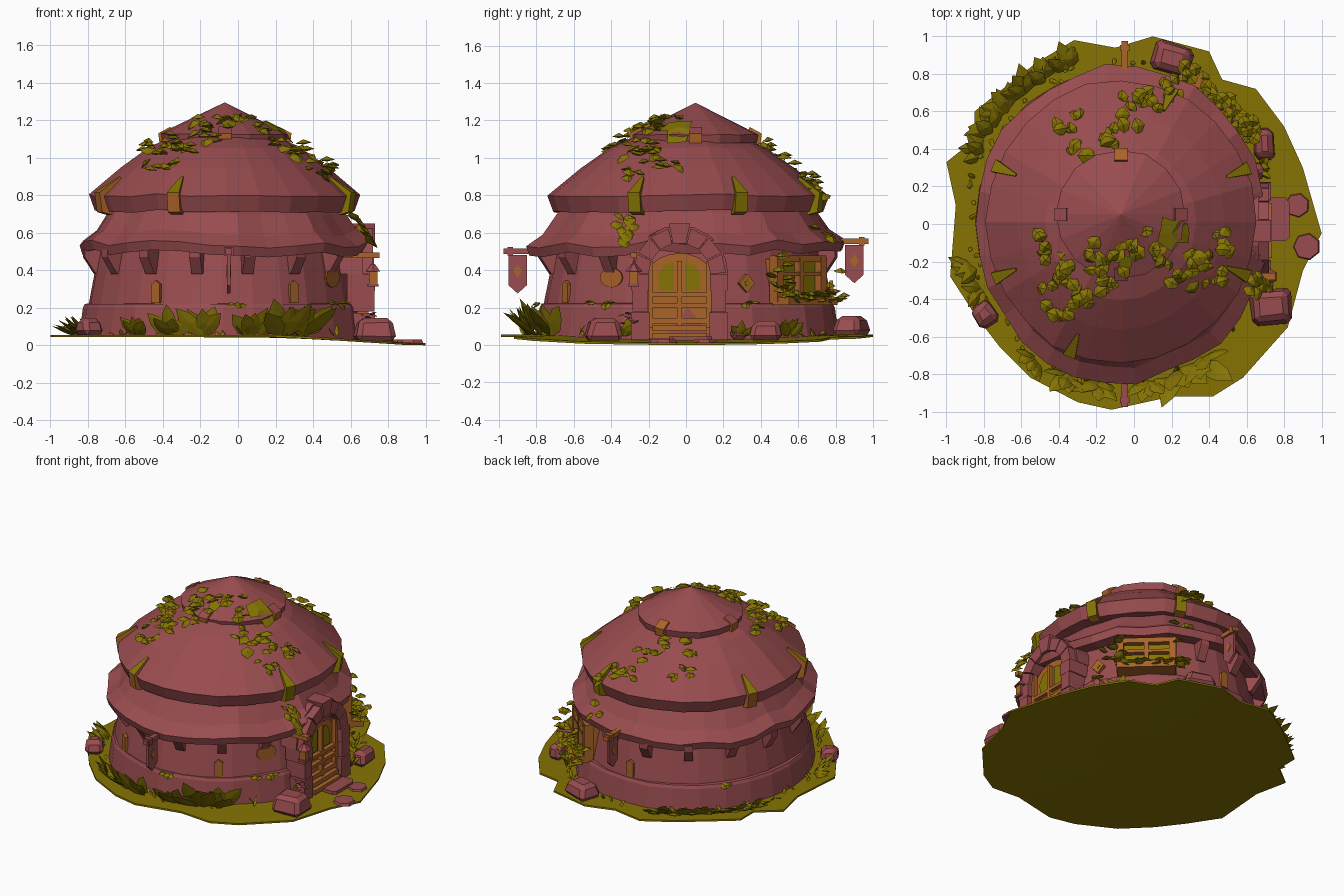
import bpy, bmesh, math, random
from mathutils import Matrix, Vector

if "Cube" in bpy.data.objects:
    bpy.data.objects.remove(bpy.data.objects["Cube"])

random.seed(4)
R = random.uniform
PI = math.pi

def material(name, rgb):
    m = bpy.data.materials.new(name)
    m.diffuse_color = (*rgb, 1)
    m.use_nodes = True
    m.node_tree.nodes["Principled BSDF"].inputs["Base Color"].default_value = m.diffuse_color
    return m

ROSE = material("rose_clay", (0.315, 0.072, 0.077))
MOSS = material("moss_green", (0.24, 0.175, 0.001))
WOOD = material("orange_wood", (0.40, 0.125, 0.022))

class Part:
    """Collects geometry into one object; faces turned upward may take a second colour."""
    def __init__(self, name, mat, top=None, limit=0.3):
        self.name, self.mats, self.limit = name, [mat] + ([top] if top else []), limit
    def __enter__(self):
        self.bm = bmesh.new()
        return self.bm
    def __exit__(self, *_):
        bmesh.ops.recalc_face_normals(self.bm, faces=self.bm.faces)
        for f in self.bm.faces:
            f.material_index = int(len(self.mats) > 1 and f.normal.z > self.limit)
        me = bpy.data.meshes.new(self.name)
        self.bm.to_mesh(me)
        self.bm.free()
        for m in self.mats:
            me.materials.append(m)
        bpy.context.collection.objects.link(bpy.data.objects.new(self.name, me))

def T(x, y, z, rz=0, tilt=0):
    return Matrix.Translation((x, y, z)) @ Matrix.Rotation(rz, 4, 'Z') @ Matrix.Rotation(tilt, 4, 'X')

def box(bm, M, size):
    return bmesh.ops.create_cube(bm, size=1, matrix=M @ Matrix.Diagonal((*size, 1)))["verts"]

def prism(bm, pts, M, depth, taper=1):
    """Outline in local x-z, thick along local y; first two points may be narrowed."""
    rings = [[bm.verts.new(M @ Vector((x, s * depth / 2 * (taper if i < 2 else 1), z)))
              for i, (x, z) in enumerate(pts)] for s in (-1, 1)]
    bm.faces.new(rings[0])
    bm.faces.new(rings[1][::-1])
    for i in range(len(pts)):
        j = (i + 1) % len(pts)
        bm.faces.new((rings[0][i], rings[1][i], rings[1][j], rings[0][j]))

def leaf(bm, M, L, w, t):
    """Pointed leaf along local y with a raised centre."""
    out = [(0, 0), (w, .35 * L), (.8 * w, .7 * L), (0, L), (-.8 * w, .7 * L), (-w, .35 * L)]
    ring = [bm.verts.new(M @ Vector((x, y, 0))) for x, y in out]
    for h in (t, -t * .4):
        c = bm.verts.new(M @ Vector((0, .5 * L, h)))
        for i in range(6):
            bm.faces.new((ring[i], ring[(i + 1) % 6], c))

def ground_z(x):
    return max(.012, 0.055 - 0.045 * max(0, min(1, (x - .25) / .7)))

def lathe(name, profile, n, centre, ratio, jitter=0.0, sag=0.0):
    with Part(name, ROSE) as bm:
        waves = [R(-1, 1) for _ in range(n)]
        rows = []
        for r, z in profile:
            rows.append([])
            for i in range(n):
                a, k = 2 * PI * i / n, r * (1 + jitter * waves[i])
                x, y = centre[0] + k * math.cos(a), centre[1] + k * ratio * math.sin(a)
                h = z + sag * waves[(i * 7) % n] * r if z else ground_z(x) - .004
                rows[-1].append(bm.verts.new((x, y, h)))
        for a, b in zip(rows, rows[1:]):
            for i in range(n):
                j = (i + 1) % n
                bm.faces.new((a[i], a[j], b[j], b[i]))
        bmesh.ops.remove_doubles(bm, verts=bm.verts, dist=0.0005)

def wall_at(deg, z, r=0.70, ratio=1.08):
    """Frame on the wall: local x outward, y along the wall."""
    a = math.radians(deg)
    return T(-.08 + r * math.cos(a), .01 + r * ratio * math.sin(a), z,
             math.atan2(math.sin(a) / ratio, math.cos(a)))

# ground: irregular disc sloping down at the doorway
edge = [(1, -.05), (.9, .3), (.8, .52), (.65, .72), (.47, .77), (.4, .92), (.1, 1), (-.1, .94), (-.32, .98),
        (-.52, .86), (-.7, .72), (-.85, .6), (-.85, .45), (-1, .33), (-.95, .1), (-.98, -.28), (-.85, -.48),
        (-.72, -.65), (-.55, -.82), (-.3, -.95), (-.12, -.99), (.2, -.92), (.42, -.92), (.58, -.82),
        (.82, -.55), (.9, -.25)]
with Part("ground", MOSS) as bm:
    rows = [[bm.verts.new((k * x, k * y, ground_z(k * x) - dz)) for x, y in edge]
            for k, dz in ((.3, 0), (.7, 0), (1, 0), (1, .012), (.7, .012), (.3, .012))]
    for a, b in zip(rows, rows[1:]):
        for i in range(len(edge)):
            bm.faces.new((a[i - 1], a[i], b[i], b[i - 1]))
    bm.faces.new(rows[0])
    bm.faces.new(rows[-1])

# walls and three roof tiers (z = 0 rows rest on the ground)
LOW = [(.58, .75), (.63, .71), (.70, .60), (.78, .54), (.765, .49), (.64, .51)]
MID = [(.28, 1.11), (.40, 1.055), (.55, .945), (.72, .80), (.69, .715), (.55, .735)]
TOP = [(0, 1.295), (.345, 1.125), (.335, 1.08), (.2, 1.09)]
lathe("wall", [(.745, 0), (.735, .12), (.715, .24), (.685, .40), (.66, .53)], 28, (-.08, .01), 1.07, .008)
lathe("wall_plinth", [(.765, 0), (.745, .20), (.735, .22), (.70, .225)], 28, (-.08, .01), 1.06, .012)
lathe("lower_roof", LOW, 30, (-.07, .0), 1.08, .022, .03)
lathe("middle_roof", MID, 24, (-.07, .01), 1.05, .01, .012)
lathe("top_roof", TOP, 16, (-.07, .05), 1.0, .012, .01)

def roof_z(x, y):
    best = 0
    for prof, cy, ratio, k in ((LOW, 0, 1.08, 4), (MID, .01, 1.05, 4), (TOP, .05, 1, 2)):
        r = math.hypot(x + .07, (y - cy) / ratio)
        for (r0, z0), (r1, z1) in zip(prof[:k], prof[1:k]):
            if r0 <= r <= r1:
                best = max(best, z0 + (z1 - z0) * (r - r0) / (r1 - r0))
    return best

# tapered clips on the roof rims
for name, limit, angles in (("left_roof_clips", .3, (157, 203, -112)), ("right_roof_clips", -.5, (22, 68, -22))):
    with Part(name, WOOD, MOSS, limit) as bm:
        for d in angles:
            a = math.radians(d)
            prism(bm, [(.60, .88), (.61, .90), (.74, .815), (.725, .71), (.67, .695)],
                  T(-.07, .01 + .035 * math.sin(a), 0, a), .07, .2)
for name, top, ks in (("top_roof_clips", ROSE, (0, 2, 3)), ("back_top_clip", WOOD, (1,))):
    with Part(name, WOOD, top) as bm:
        for k in ks:
            prism(bm, [(.28, 1.14), (.29, 1.165), (.355, 1.13), (.348, 1.075), (.32, 1.07)],
                  T(-.07, .05, 0, k * PI / 2), .07)

with Part("eave_brackets", ROSE) as bm:
    for k in range(1, 16):
        d = 11 + 22.5 * k
        if d < 335 and abs(d - 48) > 15:
            prism(bm, [(-.03, .13), (.07, .13), (.07, .09), (.01, 0), (-.03, 0)], wall_at(d, .38, .685), .06)

# doorway (local x runs along +y, local y faces the house)
DM = T(.655, -.035, 0, PI / 2)
arc = [PI * i / 10 for i in range(11)]
def polar(r, a):
    return r * math.cos(a), .38 + r * math.sin(a)
with Part("door_arch", ROSE) as bm:
    for i in range(7):
        a0, a1, r1 = PI * i / 7 + .015, PI * (i + 1) / 7 - .015, .275 if i == 3 else .25
        prism(bm, [polar(.165, a0), polar(r1, a0), polar(r1, a1), polar(.165, a1)], DM, .15 if i == 3 else .13)
    for s in (-1, 1):
        for z, h, w in ((.10, .146, .10), (.235, .11, .08), (.335, .09, .095)):
            box(bm, DM @ T(s * .21, 0, z), (w, .13 + w * .2, h))
    prism(bm, [polar(.26, a) for a in arc] + [polar(.2, a) for a in arc[::-1]], DM @ T(0, .09, 0), .2)
with Part("door_and_steps", WOOD) as bm:
    prism(bm, [(-.17, .035)] + [(-.17 * math.cos(a), .37 + .12 * math.sin(a)) for a in arc] + [(.17, .035)],
          DM @ T(0, .02, 0), .06)
    for x in (-.155, 0, .155):
        box(bm, DM @ T(x, -.025, .27), (.025, .03, .36))
    for z in (.21, .27):
        box(bm, DM @ T(0, -.025, z), (.32, .03, .022))
    for z, d in ((.13, .03), (.09, .05), (.05, .07)):
        box(bm, DM @ T(0, -d / 2 - .01, z), (.29, d, .03))
with Part("door_panes", MOSS) as bm:
    for s in (-1, 1):
        prism(bm, [(s * .03, .29), (s * .11, .29), (s * .115, .37), (s * .08, .43), (s * .03, .44)],
              DM @ T(0, -.012, 0), .008)
with Part("stepping_stones", ROSE) as bm:
    prism(bm, [(.71, -.14), (.81, -.14), (.83, -.11), (.83, .07), (.81, .09), (.71, .09)],
          T(0, 0, .034, 0, -PI / 2) @ Matrix.Scale(-1, 4, (0, 0, 1)), .022)
    for x, y, r in ((.87, .10, .068), (.92, -.12, .075)):
        bmesh.ops.create_cone(bm, cap_ends=True, segments=7, radius1=r, radius2=r * .9, depth=.02,
                              matrix=T(x, y, .02, r * 9))

# window with planter (local x outward)
WM = wall_at(49, .35, .705)
with Part("window_frame", WOOD) as bm:
    box(bm, WM @ T(-.03, 0, 0), (.06, .34, .22))
    for y in (-.17, 0, .17):
        box(bm, WM @ T(.02, y, 0), (.06, .045 if y else .03, .24))
    for z in (-.11, .03, .11):
        box(bm, WM @ T(.02, 0, z), (.05, .385, .02 if z == .03 else .035))
    box(bm, WM @ T(.07, 0, -.115), (.12, .38, .045))
with Part("window_panes", MOSS) as bm:
    for y in (-.08, .08):
        box(bm, WM @ T(.003, y, 0), (.008, .13, .20))

# wooden inlays on the walls
flat = Matrix.Rotation(PI / 2, 4, 'Z')
with Part("wall_inlays", WOOD) as bm:
    for d in (-58, -120, 92):
        prism(bm, [(-.027, -.06), (.027, -.06), (.027, .04), (0, .06), (-.027, .04)], wall_at(d, .285, .71) @ flat, .02)
    prism(bm, [(.07 * math.cos(k * PI / 6), .052 * math.sin(k * PI / 6)) for k in range(12)],
          wall_at(-33, .36, .695) @ flat, .01)
    prism(bm, [(0, -.05), (.045, 0), (0, .05), (-.045, 0)], wall_at(24, .33, .71) @ flat, .03)
with Part("inlay_centre", MOSS) as bm:
    prism(bm, [(0, -.02), (.018, 0), (0, .02), (-.018, 0)], wall_at(24, .33, .726) @ flat, .008)

# hanging banners front and back
for name, s, z, mat in (("front", -1, .50, ROSE), ("back", 1, .555, WOOD)):
    with Part(name + "_banner_pole", mat) as bm:
        box(bm, T(-.05, s * .84, z), (.035, .27, .03))
        box(bm, T(-.05, s * .94, z), (.05, .03, .045))
    with Part(name + "_banner", ROSE) as bm:
        prism(bm, [(-.05, -.02), (.05, -.02), (.05, -.18), (0, -.225), (-.05, -.18)], T(-.05, s * .9, z) @ flat, .018)
    with Part(name + "_banner_emblem", WOOD) as bm:
        prism(bm, [(0, -.14), (.025, -.105), (0, -.07), (-.025, -.105)], T(-.05, s * .9, z) @ flat, .024)

# lantern on a beam beside the door
with Part("lantern_beam_and_glass", WOOD) as bm:
    box(bm, T(.65, -.28, .48), (.21, .035, .03))
    box(bm, T(.72, -.28, .36), (.045, .045, .07))
with Part("lantern_cap", ROSE) as bm:
    box(bm, T(.72, -.28, .45), (.008, .008, .05))
    box(bm, T(.72, -.28, .32), (.06, .06, .015))
    bmesh.ops.create_cone(bm, cap_ends=True, segments=6, radius1=.045, radius2=.012, depth=.04, matrix=T(.72, -.28, .413))

with Part("rocks", ROSE) as bm:
    for x, y, w, d, h, rz in ((.73, -.44, .23, .2, .12, .1), (.2, .88, .23, .18, .1, -.3), (-.8, -.48, .13, .15, .09, .6),
                              (.69, .43, .12, .18, .1, 0), (.66, .28, .08, .1, .07, .3)):
        g = ground_z(x)
        vs = box(bm, T(x, y, g + h / 2, rz), (w, d, h))
        for v in vs:
            k = .68 if v.co.z > g + h / 2 else 1
            v.co.x, v.co.y = x + (v.co.x - x) * k + R(-.01, .01), y + (v.co.y - y) * k + R(-.01, .01)
        bmesh.ops.bevel(bm, geom=list({e for v in vs for e in v.link_edges}), offset=.025, segments=1, affect='EDGES')

# ivy over the roofs, beside the door, round the window and on the plinth
spots = [(-.48, -.13), (-.36, -.22), (-.33, -.33), (-.3, -.42), (-.39, -.5), (-.22, -.16), (-.17, -.24), (-.06, -.17),
         (.05, -.1), (.14, -.18), (.25, -.28), (.36, -.16), (.42, -.3), (.45, -.1), (.3, -.2), (-.42, -.32), (-.12, -.3),
         (-.35, .55), (-.28, .4), (-.15, .45), (-.05, .55), (0, .65), (.1, .67), (.18, .72)]
with Part("ivy_leaves", MOSS) as bm:
    for x, y in spots:
        for k in range(6):
            px, py = x + R(-.045, .045), y + R(-.045, .045)
            leaf(bm, T(px, py, roof_z(px, py) + R(.005, .035), R(0, 6.3), R(-.8, .3)), R(.06, .09), R(.032, .045), .02)
    for k in range(14):
        leaf(bm, T(.60 + .007 * k, -.33 + R(-.05, .05), .71 - .011 * k, R(-2.5, -.6), -.7), .075, .036, .016)
    for k in range(54):
        y, z = (R(-.2, .2), R(-.12, -.08)) if k % 3 else (R(.18, .25) * random.choice((-1, -1, 1)), R(-.1, .13))
        leaf(bm, WM @ T(R(.05, .12), y, z, R(0, 6.3), R(-.4, .7)), .075, .036, .02)
    for d in (-84, -40, -32, 24, 140):
        for k in range(4):
            leaf(bm, wall_at(d + R(-3, 3), .225, .735) @ T(0, 0, 0, -PI / 2 + R(-.7, .7), R(-.9, .2)), .05, .025, .012)

with Part("roof_moss", MOSS) as bm:
    for x, y, r in ((.2, -.05, .09), (-.05, -.2, .05)):
        ring = [(x + q * math.cos(k * PI / 6), y + q * math.sin(k * PI / 6)) for k in range(12) for q in [r * R(.6, 1.2)]]
        c, *vs = [bm.verts.new((px, py, roof_z(px, py) + .012)) for px, py in [(x, y)] + ring]
        for k in range(12):
            bm.faces.new((c, vs[k - 1], vs[k]))

# broad-leaved clumps, blossoms and grass round the base
with Part("base_plants", MOSS) as bm:
    for d, s in ((-124, .75), (-110, .85), (-98, .95), (-78, .85), (-66, 1.1), (-58, 1.1), (110, .8), (119, .85),
                 (128, .85), (137, .85), (146, .8), (154, .7), (197, .7), (205, .7), (38, .6), (-24, .5), (20, .45)):
        for k in range(5):
            tilt = R(.35, .85) if d > 90 else R(.65, 1.3)
            M = wall_at(d, .045, .785) @ T(R(0, .03), R(-.02, .02), 0, -PI / 2, tilt)
            leaf(bm, M @ T(0, 0, 0, (k - 2) * .36), s * R(.17, .24), s * .05, .016)
    for k in range(60):
        M = wall_at(R(20, 340), .045, R(.77, .82))
        leaf(bm, M @ T(0, 0, 0, R(0, 6.3), R(.3, 1.1)), R(.04, .08), .012, .005)
with Part("blossoms", ROSE) as bm:
    for k in range(9):
        leaf(bm, T(.69 + R(-.02, .03), -.31 + R(-.04, .04), R(.1, .17), R(0, 6.3), R(-.3, .6)), .045, .018, .008)
